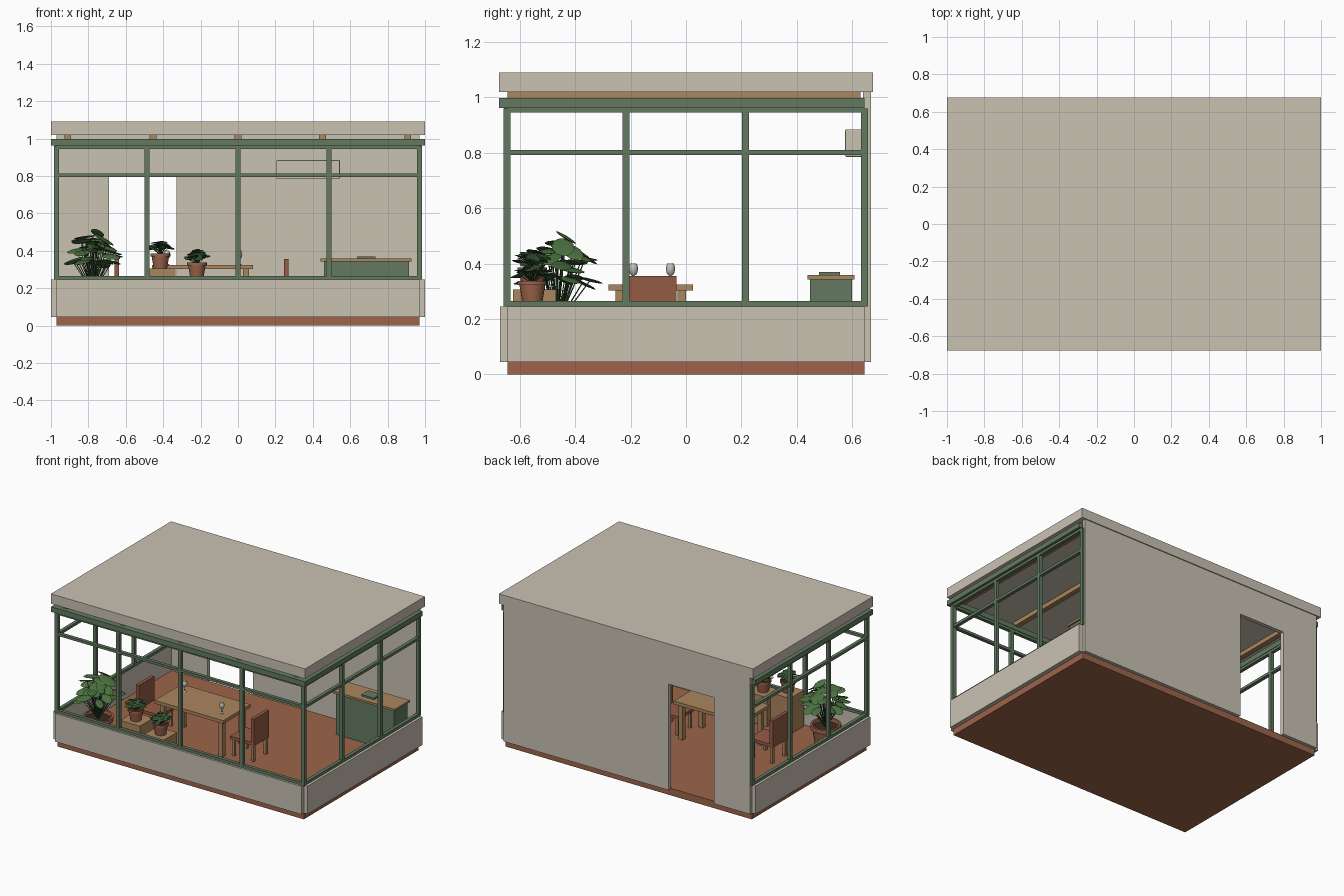
import bpy, bmesh, math, random
from mathutils import Vector, Matrix

random.seed(4)
if "Cube" in bpy.data.objects:
    bpy.data.objects.remove(bpy.data.objects["Cube"])


def material(name, rgb):
    m = bpy.data.materials.new(name)
    m.use_nodes = True
    m.diffuse_color = (*rgb, 1)
    m.node_tree.nodes["Principled BSDF"].inputs["Base Color"].default_value = (*rgb, 1)
    return m


PLASTER = material("beige plaster", (0.59, 0.54, 0.45))
GREEN = material("frame green", (0.125, 0.195, 0.118))
BRICK = material("terracotta", (0.34, 0.13, 0.07))
WOOD = material("light wood", (0.40, 0.24, 0.11))
CHAIR = material("chair brown", (0.30, 0.105, 0.06))
LEAF = material("leaf green", (0.07, 0.165, 0.05))
DARK_LEAF = material("dark leaf green", (0.035, 0.09, 0.03))
SOIL = material("dark soil", (0.04, 0.025, 0.015))
CLEAR = material("pale glass", (0.55, 0.55, 0.50))


def finish(name, bm, mat, smooth=False):
    me = bpy.data.meshes.new(name)
    bm.to_mesh(me)
    bm.free()
    ob = bpy.data.objects.new(name, me)
    me.materials.append(mat)
    bpy.context.collection.objects.link(ob)
    if smooth:
        bpy.ops.object.select_all(action='DESELECT')
        ob.select_set(True)
        bpy.context.view_layer.objects.active = ob
        bpy.ops.object.shade_smooth_by_angle(angle=math.radians(40))
    return ob


def add_box(bm, x0, x1, y0, y1, z0, z1):
    size = Matrix.Diagonal((abs(x1 - x0), abs(y1 - y0), abs(z1 - z0), 1))
    mid = Matrix.Translation(((x0 + x1) / 2, (y0 + y1) / 2, (z0 + z1) / 2))
    bmesh.ops.create_cube(bm, size=1, matrix=mid @ size)


def boxes(name, mat, *bounds):
    bm = bmesh.new()
    for b in bounds:
        add_box(bm, *b)
    return finish(name, bm, mat)


def lathe(name, mat, x, y, z, profile, steps=20):
    bm = bmesh.new()
    vs = [bm.verts.new((r, 0, h)) for r, h in profile]
    es = [bm.edges.new(p) for p in zip(vs, vs[1:])]
    bmesh.ops.spin(bm, geom=vs + es, cent=(0, 0, 0), axis=(0, 0, 1), angle=math.tau, steps=steps)
    bmesh.ops.remove_doubles(bm, verts=bm.verts, dist=0.0003)
    bmesh.ops.recalc_face_normals(bm, faces=bm.faces)
    ob = finish(name, bm, mat, True)
    ob.location = (x, y, z)
    return ob


# Building shell
W, D = 0.97, 0.645
boxes("floor_slab", BRICK, (-W, W, -D, D, 0, 0.05))
boxes("roof_slab", PLASTER, (-1, 1, -0.675, 0.675, 1.02, 1.09))
boxes("front_low_wall", PLASTER, (-W, W, -0.672, -D, 0.045, 0.245))
boxes("back_wall", PLASTER,
      (-W, -0.69, D - 0.005, 0.668, 0.045, 1.02),
      (-0.33, W, D - 0.005, 0.668, 0.045, 1.02),
      (-0.69, -0.33, D - 0.005, 0.668, 0.8, 1.02))
for side, s in (("left", 1), ("right", -1)):
    boxes(side + "_low_wall", PLASTER, (s * W, s, -D, D, 0.045, 0.245))

# Window frames
P = 0.0125
front = [(-W, W, -0.658, -0.634, z0, z1) for z0, z1 in ((0.245, 0.265), (0.795, 0.813), (0.945, 0.965))]
front += [(x - P, x + P, -0.658, -0.634, 0.245, 0.96) for x in (-0.487, 0, 0.487)]
front += [(s * 0.957, s * 0.984, -0.66, -0.633, 0.245, 0.96) for s in (-1, 1)]
front.append((-1, 1, -0.675, -0.63, 0.962, 0.998))
boxes("front_window_frame", GREEN, *front)
for side, s in (("left", 1), ("right", -1)):
    a, b = s * 0.958, s * 0.982
    parts = [(a, b, -D, D, z0, z1) for z0, z1 in ((0.245, 0.265), (0.792, 0.811), (0.945, 0.965))]
    parts += [(a, b, y - P, y + P, 0.245, 0.96) for y in (-0.217, 0.215, D)]
    parts.append((s * 0.955, s, -D, D, 0.962, 0.998))
    boxes(side + "_window_frame", GREEN, *parts)

# Roof joists
boxes("roof_joists", WOOD, *[(x - 0.018, x + 0.018, -D, 0.63, 0.99, 1.02)
                             for x in (-0.91, -0.455, 0, 0.452, 0.907)])

# Dining table with two glasses
boxes("table", WOOD, (-0.46, 0.08, -0.28, 0.025, 0.302, 0.325),
      *[(x - 0.016, x + 0.016, y - 0.015, y + 0.015, 0.05, 0.305)
        for x in (-0.42, 0.042) for y in (-0.24, -0.015)])
for i, (x, y) in enumerate(((0.006, -0.19), (-0.38, -0.056))):
    lathe(f"goblet_{i + 1}", CLEAR, x, y, 0.325,
          [(0, 0), (0.013, 0), (0.013, 0.002), (0.003, 0.005), (0.003, 0.03), (0.013, 0.038),
           (0.017, 0.052), (0.016, 0.066), (0.012, 0.075), (0, 0.075)], 14)

# Chairs facing the table from both ends
for name, cx, s in (("left_chair", 0.257, 1), ("right_chair", -0.647, -1)):
    boxes(name + "_seat", CHAIR,
          (cx - s * 0.175, cx + s * 0.012, -0.205, -0.035, 0.165, 0.187),
          (cx - s * 0.012, cx + s * 0.012, -0.205, -0.035, 0.187, 0.356))
    boxes(name + "_legs", WOOD, *[(x - 0.01, x + 0.01, y - 0.01, y + 0.01, 0.05, 0.166)
                                  for x in (cx - s * 0.155, cx - s * 0.003) for y in (-0.19, -0.05)])

# Counter, tray and wall unit
boxes("counter_body", GREEN, (0.46, 0.915, 0.447, 0.6, 0.05, 0.343))
boxes("counter_top", WOOD, (0.44, 0.927, 0.438, 0.608, 0.343, 0.358))
boxes("counter_tray", GREEN, (0.635, 0.735, 0.48, 0.556, 0.358, 0.37))
unit = boxes("wall_unit", PLASTER, (0.205, 0.545, 0.575, D, 0.785, 0.885))
bev = unit.modifiers.new("soft_edges", 'BEVEL')
bev.width = 0.005
bev.segments = 2

# Plant stands
boxes("tall_plant_stand", WOOD, (-0.49, -0.335, -0.625, -0.47, 0.05, 0.306))
boxes("low_plant_stand", WOOD, (-0.3, -0.145, -0.625, -0.48, 0.05, 0.258))


def pot(name, x, y, z, r, h):
    rim = h * 0.2
    lathe(name, BRICK, x, y, z, [(0, 0), (r * 0.68, 0), (r * 0.88, h - rim), (r, h - rim), (r, h),
                                 (r * 0.86, h), (r * 0.82, h * 0.85)])
    lathe(name + "_soil", SOIL, x, y, z, [(0, h * 0.86), (r * 0.84, h * 0.86)])


def plant(name, base, tips, length, width, mat, stem):
    leaves, stems = bmesh.new(), bmesh.new()
    base = Vector(base)
    for tip, az, tilt in tips:
        size = random.uniform(0.8, 1.15)
        place = Matrix.Translation(tip) @ Matrix.Rotation(az, 4, 'Z') @ Matrix.Rotation(tilt, 4, 'Y')
        place = place @ Matrix.Rotation(random.uniform(-0.4, 0.4), 4, 'X')
        shape = Matrix.Diagonal((length * size / 2, width * size / 2, width * 0.07, 1))
        bmesh.ops.create_uvsphere(leaves, u_segments=12, v_segments=6, radius=1, matrix=place @ shape)
        d = Vector(tip) - base
        turn = d.to_track_quat('Z', 'Y').to_matrix().to_4x4()
        bmesh.ops.create_cone(stems, cap_ends=True, segments=5, radius1=stem, radius2=stem * 0.7,
                              depth=d.length, matrix=Matrix.Translation(base + d / 2) @ turn)
    finish(name + "_leaves", leaves, mat, True)
    finish(name + "_stems", stems, DARK_LEAF)


# Large floor plant: leaves spread into a loose crown
X, Y = -0.775, -0.465
pot("large_pot", X, Y, 0.05, 0.1, 0.155)
tips = []
for i in range(30):
    az = i * 2.4
    r = 0.115 * math.sqrt((i + 0.5) / 30)
    z = 0.53 - 1.2 * r + random.uniform(-0.08, 0.02)
    tips.append(((X + r * math.cos(az), Y + r * math.sin(az), z), az, random.uniform(0, 0.6)))
for i in range(5):
    az = i * 1.26 + 0.4
    tips.append(((X + 0.11 * math.cos(az), Y + 0.12 * math.sin(az), 0.34), az, 0.25))
plant("large_plant", (X, Y, 0.18), tips, 0.115, 0.07, LEAF, 0.003)

# Small potted plants: dense rosettes
for name, x, z in (("tall_stand", -0.415, 0.306), ("low_stand", -0.22, 0.258)):
    y = -0.555
    pot(name + "_pot", x, y, z, 0.053, 0.08)
    tips = []
    for i in range(26):
        az = i * 2.4
        r = 0.05 * math.sqrt((i + 0.5) / 26)
        h = z + 0.148 - 0.9 * r + random.uniform(-0.008, 0.008)
        tips.append(((x + r * math.cos(az), y + r * math.sin(az), h), az, random.uniform(-0.2, 0.5)))
    plant(name + "_plant", (x, y, z + 0.07), tips, 0.06, 0.036, DARK_LEAF, 0.002)
